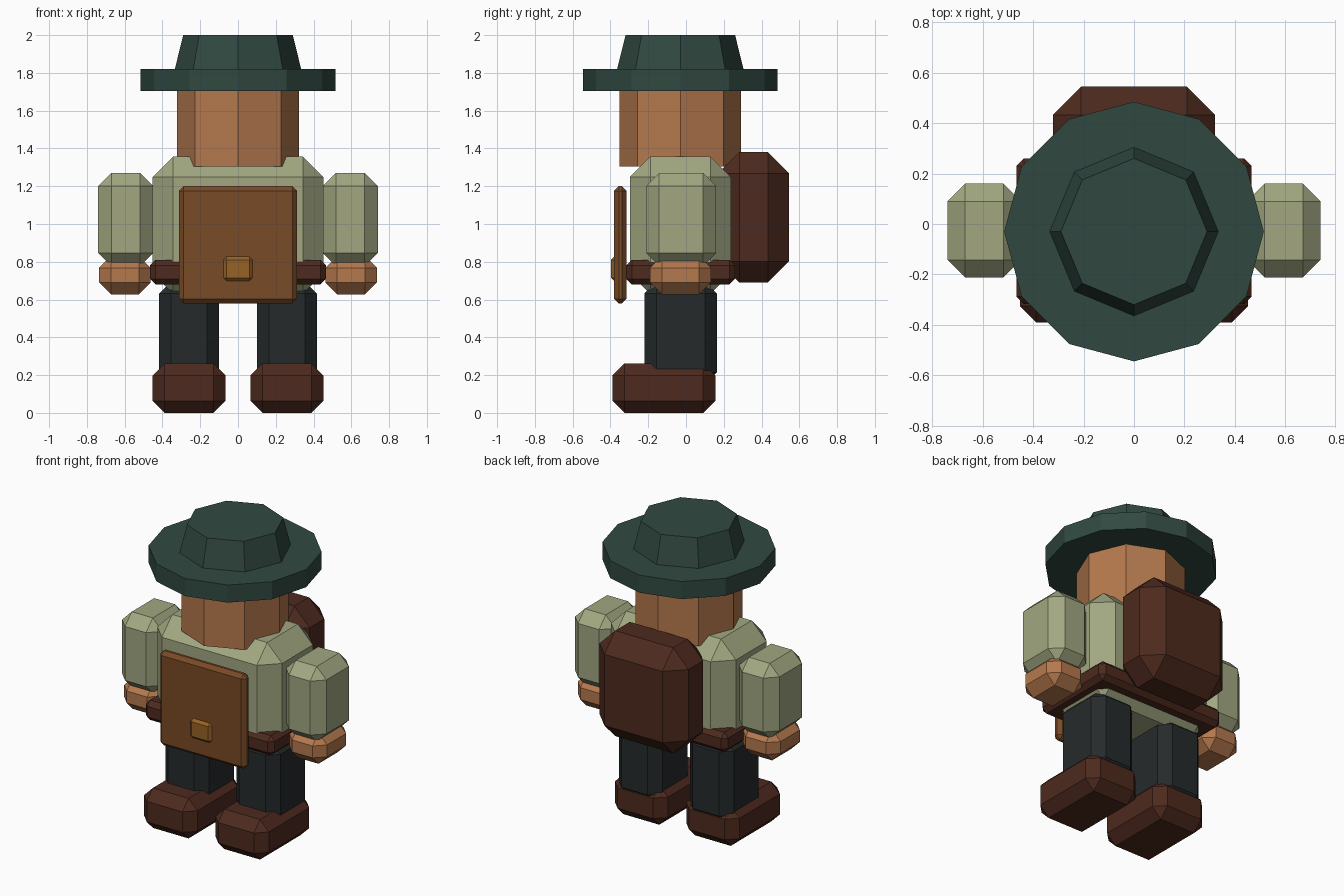
import bpy, bmesh
from math import pi
from mathutils import Matrix

if "Cube" in bpy.data.objects:
    bpy.data.objects.remove(bpy.data.objects["Cube"])


def material(name, rgb):
    m = bpy.data.materials.new(name)
    m.diffuse_color = (*rgb, 1)
    m.use_nodes = True
    m.node_tree.nodes["Principled BSDF"].inputs["Base Color"].default_value = m.diffuse_color
    return m


FELT = material("green_felt", (0.030, 0.066, 0.051))
SKIN = material("skin", (0.46, 0.19, 0.075))
SHIRT = material("shirt_cloth", (0.36, 0.39, 0.22))
TROUSER = material("trouser_cloth", (0.019, 0.023, 0.024))
LEATHER = material("dark_leather", (0.075, 0.023, 0.013))
TAN = material("tan_leather", (0.19, 0.069, 0.019))
BRASS = material("brass", (0.31, 0.12, 0.018))


def finish(name, bm, mat):
    me = bpy.data.meshes.new(name)
    bm.to_mesh(me)
    bm.free()
    me.materials.append(mat)
    ob = bpy.data.objects.new(name, me)
    bpy.context.collection.objects.link(ob)
    return ob


def block(name, x, y, z, chamfer, mat):
    """Box spanning the given ranges, every edge chamfered."""
    bm = bmesh.new()
    spans = [b - a for a, b in (x, y, z)]
    centre = [(a + b) / 2 for a, b in (x, y, z)]
    bmesh.ops.create_cube(bm, size=1, matrix=Matrix.Translation(centre) @ Matrix.Diagonal((*spans, 1)))
    bmesh.ops.bevel(bm, geom=bm.edges[:], offset=chamfer, segments=1, affect='EDGES', clamp_overlap=True)
    return finish(name, bm, mat)


def pair(name, x, y, z, chamfer, mat):
    """Mirrored left and right blocks."""
    block("right_" + name, x, y, z, chamfer, mat)
    block("left_" + name, (-x[1], -x[0]), y, z, chamfer, mat)


def prism(name, sides, r_low, r_high, z, mat, y=-0.03):
    """Upright, optionally tapered prism with a corner on the x axis."""
    bm = bmesh.new()
    place = Matrix.Translation((0, y, (z[0] + z[1]) / 2)) @ Matrix.Rotation(pi / 2, 4, 'Z')
    bmesh.ops.create_cone(bm, cap_ends=True, segments=sides, radius1=r_low, radius2=r_high,
                          depth=z[1] - z[0], matrix=place)
    return finish(name, bm, mat)


# Hat and head
prism("hat_brim", 12, 0.515, 0.515, (1.705, 1.82), FELT)
prism("hat_crown", 8, 0.337, 0.29, (1.81, 2.0), FELT)
prism("head", 8, 0.322, 0.322, (1.305, 1.73), SKIN)

# Body and belt
block("torso", (-0.452, 0.452), (-0.297, 0.237), (0.63, 1.357), 0.108, SHIRT)
block("belt", (-0.467, 0.467), (-0.317, 0.26), (0.68, 0.81), 0.03, LEATHER)

# Limbs
pair("sleeve", (0.448, 0.74), (-0.212, 0.16), (0.777, 1.27), 0.07, SHIRT)
pair("hand", (0.463, 0.735), (-0.19, 0.132), (0.628, 0.83), 0.062, SKIN)
pair("leg", (0.1, 0.417), (-0.22, 0.163), (0.15, 0.695), 0.063, TROUSER)
pair("boot", (0.066, 0.452), (-0.39, 0.155), (0.0, 0.262), 0.064, LEATHER)

# Carried gear
block("backpack", (-0.322, 0.322), (0.17, 0.545), (0.69, 1.38), 0.112, LEATHER)
block("apron", (-0.313, 0.313), (-0.38, -0.315), (0.58, 1.2), 0.024, TAN)
block("apron_clasp", (-0.08, 0.08), (-0.397, -0.335), (0.695, 0.83), 0.02, BRASS)
